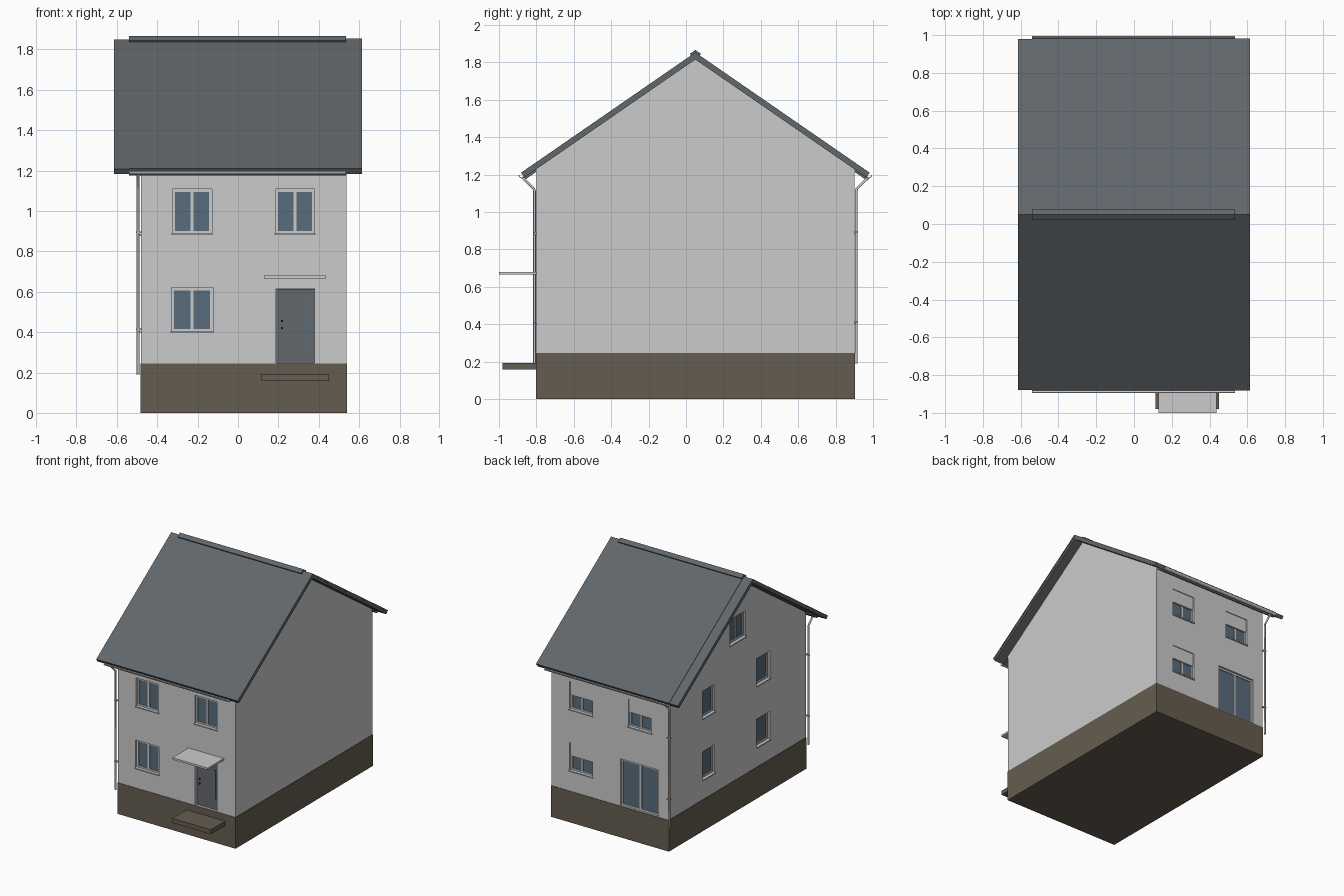
import bpy, bmesh, math

if "Cube" in bpy.data.objects:
    bpy.data.objects.remove(bpy.data.objects["Cube"])

def mat(name, r, g, b):
    m = bpy.data.materials.new(name)
    m.diffuse_color = (r, g, b, 1)
    m.use_nodes = True
    m.node_tree.nodes["Principled BSDF"].inputs["Base Color"].default_value = m.diffuse_color
    return m

ROOF = mat("slate", 0.12, 0.135, 0.145)
BASE = mat("plinth_brown", 0.13, 0.108, 0.08)
GLASS = mat("glass", 0.10, 0.15, 0.20)
DOOR = mat("door_grey", 0.13, 0.14, 0.15)
DARK = mat("handle_dark", 0.03, 0.03, 0.03)

def finish(name, bm, m=None):
    bmesh.ops.recalc_face_normals(bm, faces=bm.faces)
    me = bpy.data.meshes.new(name)
    bm.to_mesh(me)
    bm.free()
    if m:
        me.materials.append(m)
    ob = bpy.data.objects.new(name, me)
    bpy.context.collection.objects.link(ob)
    return ob

def boxes(name, corner_pairs, m=None):
    """One object from several boxes, each given by two opposite corners."""
    bm = bmesh.new()
    for a, b in corner_pairs:
        vs = bmesh.ops.create_cube(bm, size=1)["verts"]
        for v in vs:
            v.co = [(a[i] + b[i]) / 2 + v.co[i] * abs(b[i] - a[i]) for i in range(3)]
    return finish(name, bm, m)

def prism(name, pts, x0, x1, m=None):
    """Extrude a (y, z) profile along x."""
    bm = bmesh.new()
    f = bm.faces.new([bm.verts.new((x0, y, z)) for y, z in pts])
    ext = bmesh.ops.extrude_face_region(bm, geom=[f])["geom"]
    bmesh.ops.translate(bm, vec=(x1 - x0, 0, 0),
                        verts=[v for v in ext if isinstance(v, bmesh.types.BMVert)])
    return finish(name, bm, m)

X0, X1, Y0, Y1 = -0.48, 0.538, -0.80, 0.90
MID, APEX, SLOPE = 0.05, 1.853, 0.69
ANG = math.atan(SLOPE)
CO, SI = math.cos(ANG), math.sin(ANG)

def pitched(apex, half, th):
    """Inverted V profile with square-cut ends."""
    ez = apex - half * SLOPE
    right = [(MID + half, ez), (MID + half - SI * th, ez - CO * th)]
    left = [(2 * MID - y, z) for y, z in reversed(right)]
    return [(MID, apex)] + right + [(MID, apex - th / CO)] + left

# Plinth and gabled walls
boxes("plinth", [((X0 - .004, Y0 - .003, 0), (X1 + .003, Y1 + .003, .245))], BASE)
w_apex = APEX - .025
eave = w_apex - .85 * SLOPE
walls = prism("walls", [(Y0, .23), (Y1, .23), (Y1, eave), (MID, w_apex), (Y0, eave)], X0, X1)

# Roof slab, raised covering, ridge cap
prism("roof_slab", pitched(APEX - .004, .93, .028), -.615, .613, ROOF)
prism("roof_covering", pitched(APEX, .932, .012), -.54, .615, ROOF)
prism("ridge_cap", pitched(1.866, .03, .012), -.54, .535, ROOF)

# Eaves boards, gutters and downpipes, mirrored front to back
def under(d, drop):
    return APEX - d * SLOPE - drop

for s, tag in ((-1, "front"), (1, "back")):
    pts = [(.84, .03), (.918, .03), (.908, .052), (.84, .052)]
    prism(tag + "_eaves_board", [(MID + s * d, under(d, k)) for d, k in pts], -.54, .538, ROOF)
    arc = [math.pi + math.pi * i / 8 for i in range(9)]
    ring = [(.017 * math.cos(a), .017 * math.sin(a)) for a in arc]
    ring += [(.013 * math.cos(a), .013 * math.sin(a)) for a in reversed(arc)]
    prism(tag + "_gutter", [(MID + s * (.928 + y), 1.197 + z) for y, z in ring], -.54, .535)
    cu = bpy.data.curves.new(tag + "_downpipe", "CURVE")
    cu.dimensions = "3D"
    cu.bevel_depth, cu.bevel_resolution, cu.use_fill_caps = .007, 2, True
    path = [(.925, 1.185), (.864, 1.125), (.86, 1.11), (.86, .19)]
    sp = cu.splines.new("POLY")
    sp.points.add(len(path) - 1)
    for p, (d, z) in zip(sp.points, path):
        p.co = (-.495, MID + s * d, z, 1)
    bpy.context.collection.objects.link(bpy.data.objects.new(tag + "_downpipe", cu))
    y = MID + s * .86
    boxes(tag + "_pipe_brackets", [((-.504, y - .009, z), (-.475, y + .009, z + .008))
                                   for z in (.41, .89)])

# Maps (along wall, outward depth, height) to a wall's world position
WALL = {
    "front": lambda u, d, z: (u, Y0 - d, z),
    "back": lambda u, d, z: (u, Y1 + d, z),
    "left": lambda u, d, z: (X0 - d, u, z),
}
cuts = []

def opening(name, side, u0, u1, z0, z1, panes=1, shutter=0, sill=True):
    """Recess with frame, glass, sill and optional roller shutter."""
    P = WALL[side]
    B = lambda a, b, c, d, e, f: (P(a, c, e), P(b, d, f))
    cuts.append(B(u0, u1, -.035, .05, z0, z1))
    t, lo, hi = .014, -.035, -.015
    bars = [B(u0, u1, lo, hi, z0, z0 + t), B(u0, u1, lo, hi, z1 - t, z1)]
    step = (u1 - u0 - t) / panes
    for i in range(panes + 1):
        u = u0 + i * step
        bars.append(B(u, u + t, lo, hi, z0 + t, z1 - t))
    boxes(name + "_frame", bars)
    boxes(name + "_glass", [B(u0 + t, u1 - t, lo, -.022, z0 + t, z1 - t)], GLASS)
    if sill:
        boxes(name + "_sill", [B(u0 - .004, u1 + .004, -.02, .009, z0 - .007, z0 + .002)])
    if shutter:
        boxes(name + "_shutter", [B(u0 + .002, u1 - .002, -.02, -.006, z1 - shutter, z1)])

# Front and back windows
opening("front_upper_left_window", "front", -.325, -.13, .887, 1.108, 2)
opening("front_upper_right_window", "front", .185, .38, .887, 1.108, 2)
opening("front_lower_window", "front", -.33, -.125, .402, .62, 2)
opening("back_upper_left_window", "back", .18, .38, .887, 1.103, 2, .105)
opening("back_upper_right_window", "back", -.33, -.13, .887, 1.103, 2, .105)
opening("back_lower_window", "back", .18, .38, .407, .625, 2, .105)
opening("patio_door", "back", -.39, -.06, .247, .615, 2, 0, False)

# Left gable windows
opening("attic_window", "left", -.055, .143, 1.325, 1.525, 2)
for tag, z0, z1 in (("upper", .883, 1.095), ("lower", .402, .62)):
    opening("left_" + tag + "_window_back", "left", .33, .478, z0, z1)
    opening("left_" + tag + "_window_front", "left", -.353, -.19, z0, z1)

# Front door with glass slot and handle, canopy, step
cuts.append(((.188, -.85, .247), (.38, -.77, .615)))
boxes("front_door", [((.19, -.782, .247), (.378, -.765, .613))], DOOR)
boxes("door_glass", [((.335, -.785, .33), (.355, -.775, .56))], GLASS)
boxes("door_handle", [((.214, -.795, .415), (.222, -.78, .425)),
                      ((.214, -.795, .45), (.222, -.78, .46))], DARK)
boxes("door_canopy", [((.13, -1.0, .665), (.437, -.795, .68))])
boxes("door_step", [((.115, -.98, .157), (.45, -.795, .192))], BASE)

# Cut the recesses into the walls
cutter = boxes("recess_cutter", cuts)
cutter.hide_render = True
cutter.hide_set(True)
mod = walls.modifiers.new("recesses", "BOOLEAN")
mod.object, mod.operation, mod.solver = cutter, "DIFFERENCE", "EXACT"
